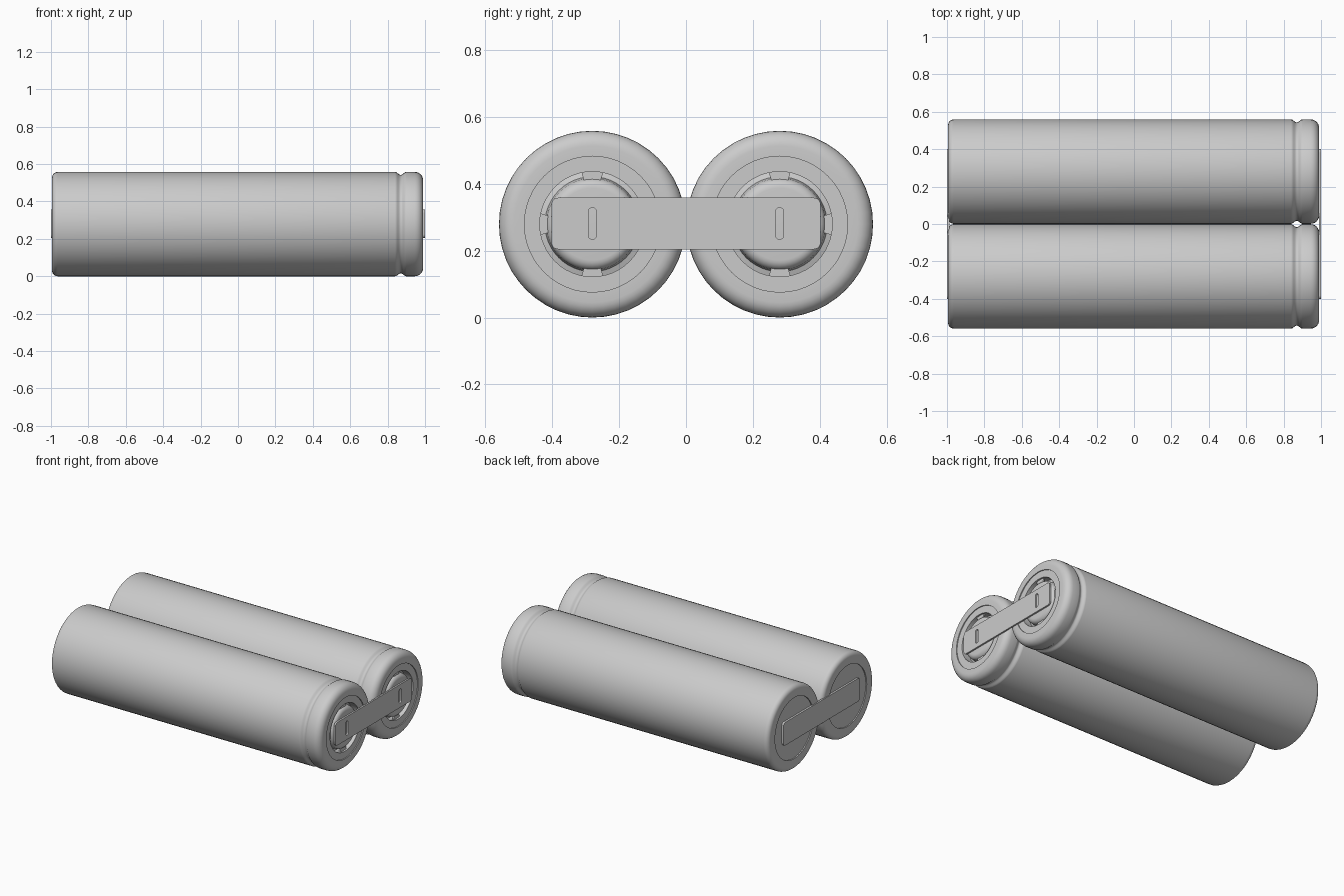
import bpy, bmesh, math
from mathutils import Matrix, Vector

cube = bpy.data.objects.get("Cube")
if cube:
    bpy.data.objects.remove(cube)

R = 0.279           # cell radius, also its axis height
TAU = math.tau

grey = bpy.data.materials.new("light_grey")
grey.use_nodes = True
colour = (0.6, 0.6, 0.6, 1)
grey.diffuse_color = colour
grey.node_tree.nodes["Principled BSDF"].inputs["Base Color"].default_value = colour


def finish(name, bm, loc):
    bmesh.ops.recalc_face_normals(bm, faces=bm.faces)
    mesh = bpy.data.meshes.new(name)
    bm.to_mesh(mesh)
    bm.free()
    obj = bpy.data.objects.new(name, mesh)
    mesh.materials.append(grey)
    obj.location = loc
    bpy.context.collection.objects.link(obj)
    bpy.ops.object.select_all(action="DESELECT")
    bpy.context.view_layer.objects.active = obj
    obj.select_set(True)
    bpy.ops.object.shade_smooth_by_angle(angle=math.radians(32))
    return obj


def arc(x, r, radius, start, end, steps=6):
    """Profile points (x, r) on a rounded corner, angles in degrees."""
    angles = [math.radians(start + (end - start) * i / steps) for i in range(steps + 1)]
    return [(x + radius * math.cos(a), r + radius * math.sin(a)) for a in angles]


def lathe(name, profile, loc, segments=48):
    """Turn a profile of (x, r) points around the x axis."""
    bm = bmesh.new()
    verts = [bm.verts.new((x, 0, r)) for x, r in profile]
    edges = [bm.edges.new(pair) for pair in zip(verts, verts[1:])]
    bmesh.ops.spin(bm, geom=verts + edges, cent=(0, 0, 0), axis=(1, 0, 0),
                   angle=TAU, steps=segments, use_duplicate=False)
    bmesh.ops.remove_doubles(bm, verts=bm.verts, dist=0.0001)
    return finish(name, bm, loc)


def rounded_rect(cy, half_y, half_z, radius):
    points = []
    for i, (sy, sz) in enumerate([(1, 1), (-1, 1), (-1, -1), (1, -1)]):
        points += arc(cy + sy * (half_y - radius), sz * (half_z - radius),
                      radius, 90 * i, 90 * i + 90)
    return points


def plate(name, outlines, thickness, loc):
    """Flat plate in the y-z plane; outlines after the first are holes."""
    bm = bmesh.new()
    for outline in outlines:
        verts = [bm.verts.new((0, y, z)) for y, z in outline]
        for a, b in zip(verts, verts[1:] + verts[:1]):
            bm.edges.new((a, b))
    bmesh.ops.triangle_fill(bm, edges=bm.edges[:], use_beauty=True,
                            use_dissolve=False, normal=(1, 0, 0))
    top = bmesh.ops.extrude_face_region(bm, geom=bm.faces[:])["geom"]
    bmesh.ops.translate(bm, vec=(thickness, 0, 0),
                        verts=[v for v in top if isinstance(v, bmesh.types.BMVert)])
    return finish(name, bm, loc)


def vent_tabs(name, loc):
    """Four tapered tabs reaching inward from the cap opening."""
    bm = bmesh.new()
    for k in range(4):
        turn = Matrix.Rotation(TAU * k / 4, 3, "X")
        corners = [(-0.033, 0.157), (-0.02, 0.114), (0.02, 0.114), (0.033, 0.157)]
        low, high = [[bm.verts.new(turn @ Vector((x, y, z))) for y, z in corners]
                     for x in (0.962, 0.972)]
        bm.faces.new(high)
        bm.faces.new(low)
        for i in range(4):
            j = (i + 1) % 4
            bm.faces.new((low[i], low[j], high[j], high[i]))
    finish(name, bm, loc)


# Outer sleeve: rounded rear rim, long wall, crimp groove, rounded front rim
groove = [(0.84 + 0.06 * t / 10, R - 0.008 * (1 - math.cos(TAU * t / 10)))
          for t in range(11)]
sleeve = ([(-0.985, 0.203), (-0.994, 0.203)]
          + arc(-0.964, R - 0.03, 0.03, 180, 90)
          + groove
          + arc(0.945, R - 0.045, 0.045, 90, 0)
          + [(0.99, 0.203), (0.982, 0.203)])

# Raised positive terminal with a soft shoulder
terminal = ([(0.93, 0.157), (0.935, 0.142)]
            + arc(0.958, 0.108, 0.03, 90, 0)
            + [(0.988, 0)])

for side, y in (("right", -0.28), ("left", 0.28)):
    at = (0, y, R)
    lathe(side + "_cell_sleeve", sleeve, at)
    lathe(side + "_negative_end", [(-0.987, 0.21), (-0.987, 0)], at)
    lathe(side + "_crimp_ring", [(0.984, 0.21), (0.984, 0.157), (0.93, 0.157)], at)
    lathe(side + "_positive_terminal", terminal, at)
    vent_tabs(side + "_vent_tabs", at)

# Connecting strips welded across both ends
strip = rounded_rect(0, 0.402, 0.077, 0.02)
slots = [rounded_rect(y, 0.012, 0.047, 0.0115) for y in (-0.28, 0.28)]
plate("positive_strip", [strip] + slots, 0.011, (0.989, 0, R + 0.002))
plate("negative_strip", [strip], 0.013, (-1, 0, R + 0.002))
